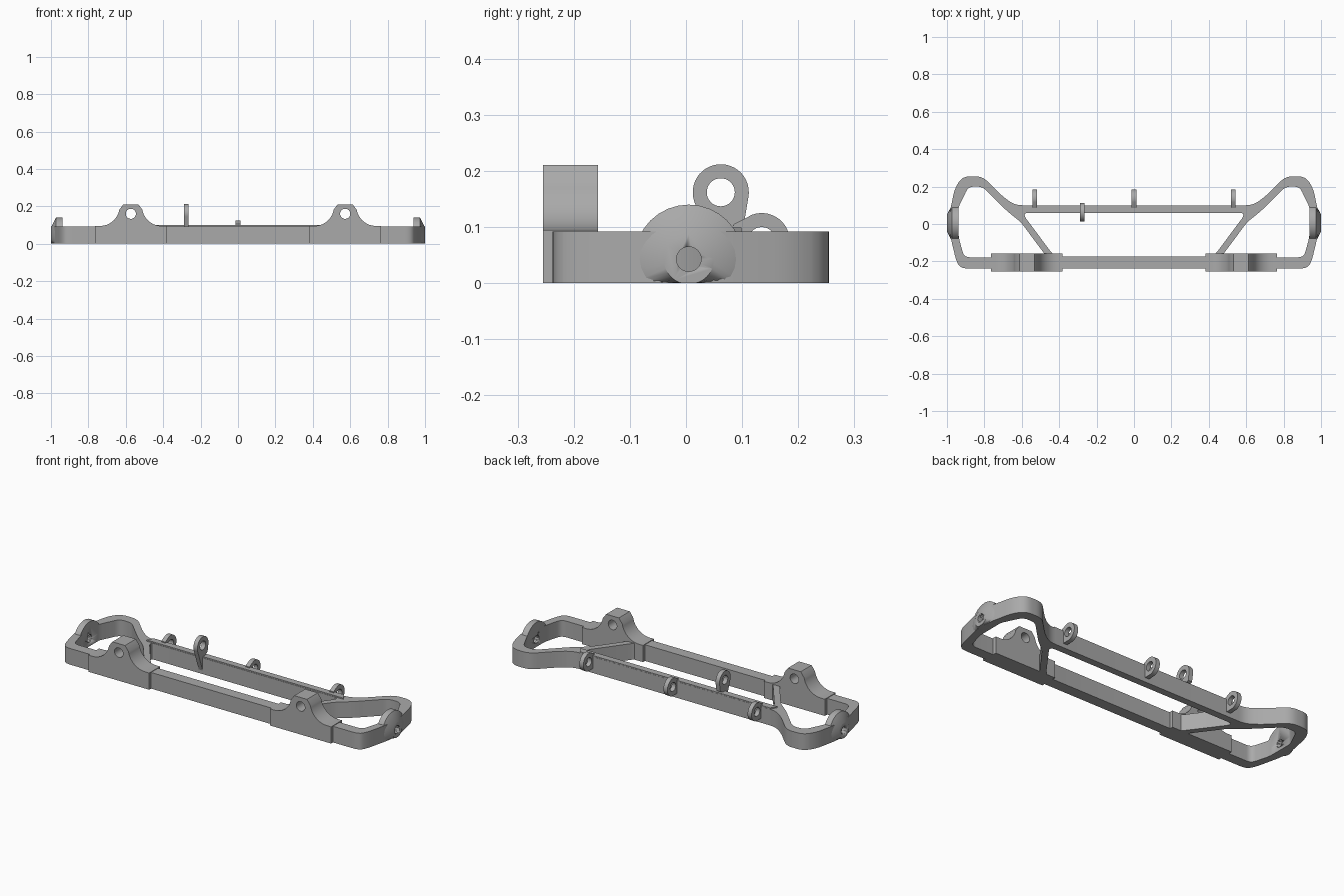
import bpy, bmesh, math
from mathutils import Matrix, Vector

cube = bpy.data.objects.get("Cube")
if cube:
    bpy.data.objects.remove(cube)

grey = bpy.data.materials.new("plain grey")
grey.use_nodes = True
COLOR = (0.4, 0.4, 0.4, 1)
grey.diffuse_color = COLOR
grey.node_tree.nodes["Principled BSDF"].inputs["Base Color"].default_value = COLOR

parts = []
# Columns say where the profile's u, v and depth directions go
FLAT = Matrix.Identity(3)
FACING_SIDE = Matrix(((0, 0, 1), (1, 0, 0), (0, 1, 0)))
FACING_FRONT = Matrix(((1, 0, 0), (0, 0, -1), (0, 1, 0)))


def add_part(name, mesh):
    mesh.name = name
    obj = bpy.data.objects.new(name, mesh)
    bpy.context.collection.objects.link(obj)
    mesh.materials.clear()
    mesh.materials.append(grey)
    parts.append(obj)
    return obj


def arc(cu, cv, r, start, end, n=24):
    angles = [math.radians(start + (end - start) * i / n) for i in range(n + 1)]
    return [(cu + r * math.cos(a), cv + r * math.sin(a)) for a in angles]


def circle(cu, cv, r):
    return arc(cu, cv, r, 0, 360, 32)[:-1]


def fillet(points, radius, n=5):
    """Round every corner of a closed outline."""
    result = []
    for i, p in enumerate(points):
        p = Vector(p)
        ends = []
        for q in (points[i - 1], points[(i + 1) % len(points)]):
            d = Vector(q) - p
            ends.append(p + d.normalized() * min(radius, d.length * 0.48))
        for k in range(n + 1):
            t = k / n
            q = ends[0] * (1 - t) ** 2 + p * 2 * t * (1 - t) + ends[1] * t * t
            result.append(tuple(q))
    return result


def prism(name, loops, axes, depth, location):
    """Extrude an outline with holes, centred on its depth."""
    curve = bpy.data.curves.new(name, "CURVE")
    curve.dimensions = "2D"
    curve.fill_mode = "BOTH"
    curve.extrude = depth / 2
    for loop in loops:
        spline = curve.splines.new("POLY")
        spline.points.add(len(loop) - 1)
        for point, (u, v) in zip(spline.points, loop):
            point.co = (u, v, 0, 1)
        spline.use_cyclic_u = True
    temp = bpy.data.objects.new(name + " outline", curve)
    bpy.context.collection.objects.link(temp)
    bpy.context.view_layer.update()
    mesh = bpy.data.meshes.new_from_object(
        temp.evaluated_get(bpy.context.evaluated_depsgraph_get()))
    bpy.data.objects.remove(temp)
    bm = bmesh.new()
    bm.from_mesh(mesh)
    bmesh.ops.remove_doubles(bm, verts=bm.verts, dist=0.0001)
    bmesh.ops.transform(bm, verts=bm.verts,
                        matrix=Matrix.Translation(location) @ axes.to_4x4())
    bmesh.ops.recalc_face_normals(bm, faces=bm.faces)
    bm.to_mesh(mesh)
    bm.free()
    return add_part(name, mesh)


def flip(points):
    return [(-u, v) for u, v in reversed(points)]


# Frame: one plate with a middle opening and an opening at each end
half_outline = [(0.925, -0.238), (0.95, -0.2), (0.988, -0.04), (0.988, 0.05),
                (0.957, 0.195), (0.915, 0.255), (0.81, 0.255),
                (0.70, 0.145), (0.635, 0.1)]
half_middle = [(0.425, -0.175), (0.60, 0.06)]
end_opening = [(0.465, -0.178), (0.605, 0.01), (0.68, 0.07), (0.81, 0.2),
               (0.885, 0.2), (0.943, 0.08), (0.938, -0.07), (0.908, -0.178)]
end_hole = fillet(end_opening, 0.03)
frame = prism("frame", [fillet(half_outline + flip(half_outline), 0.04),
                        fillet(half_middle + flip(half_middle), 0.04),
                        end_hole, flip(end_hole)],
              FLAT, 0.092, (0, 0, 0.046))

# Slightly raised top of the rear bar
prism("rear_bar_top", [[(-0.62, 0.062), (0.62, 0.062), (0.6, 0.099), (-0.6, 0.099)]],
      FLAT, 0.02, (0, 0, 0.089))

# Front mounts: blocks with a flared ear and a hole
ear = [(0.192, 0), (0.192, 0.095)] + arc(0.165, 0.2, 0.105, 270, 190, 12) \
    + [(0.04, 0.211)]
for side, s in (("left", 1), ("right", -1)):
    prism(side + "_front_mount", [ear + flip(ear), circle(0, 0.16, 0.027)],
          FACING_FRONT, 0.098, (s * 0.573, -0.206, 0))

# Rear eyelets on the bar
eyelet = arc(0.135, 0.075, 0.05, -90, 110) + [(0.085, 0.105), (0.085, 0.025)]
for side, x in (("left", 0.53), ("middle", 0), ("right", -0.53)):
    prism(side + "_rear_eyelet", [eyelet, circle(0.135, 0.075, 0.025)],
          FACING_SIDE, 0.025, (x, 0, 0))

# Tall eyelet, its stem tapering down the bar's inner face
tall = arc(0.062, 0.162, 0.05, -10, 200) + [(0.06, 0.02), (0.075, 0.02),
                                             (0.08, 0.1), (0.104, 0.11)]
prism("tall_eyelet", [tall, circle(0.062, 0.162, 0.025)],
      FACING_SIDE, 0.025, (-0.277, 0, 0))

# End bosses: bevelled discs cut off at the base, drilled through the end wall
for side, s in (("left", 1), ("right", -1)):
    bm = bmesh.new()
    rings = []
    for x, r in ((0.938, 0.097), (0.973, 0.097), (1.0, 0.045)):
        rings.append([bm.verts.new((s * x, y, max(0, z)))
                      for y, z in circle(0.005, 0.043, r)])
    for a, b in zip(rings, rings[1:]):
        for i in range(len(a)):
            bm.faces.new((a[i - 1], a[i], b[i], b[i - 1]))
    bm.faces.new(rings[0])
    bm.faces.new(rings[-1])
    bmesh.ops.recalc_face_normals(bm, faces=bm.faces)
    mesh = bpy.data.meshes.new(side + "_end_boss")
    bm.to_mesh(mesh)
    bm.free()
    boss = add_part(side + "_end_boss", mesh)

    cutter = prism(side + "_end_hole_cutter", [circle(0.005, 0.043, 0.022)],
                   FACING_SIDE, 0.2, (s * 0.97, 0, 0))
    parts.remove(cutter)
    cutter.hide_render = True
    cutter.hide_viewport = True
    for target in (boss, frame):
        mod = target.modifiers.new(side + " end hole", "BOOLEAN")
        mod.operation = "DIFFERENCE"
        mod.solver = "EXACT"
        mod.object = cutter

# Smooth the curves and keep the edges sharp
bpy.ops.object.select_all(action="DESELECT")
for obj in parts:
    obj.select_set(True)
bpy.context.view_layer.objects.active = frame
bpy.ops.object.shade_smooth_by_angle(angle=math.radians(30))
